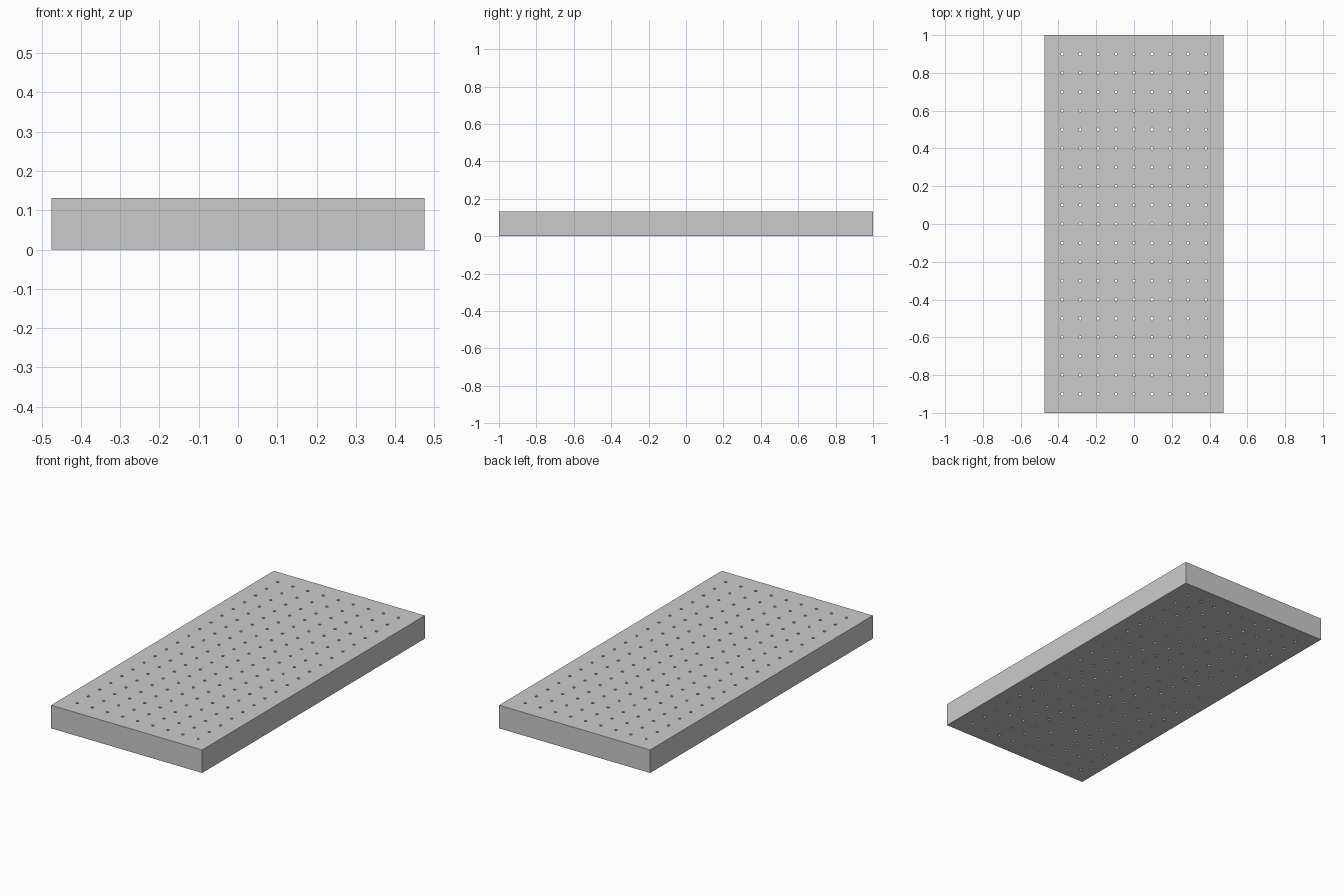
import bpy, bmesh
from math import cos, sin, tau

if "Cube" in bpy.data.objects:
    bpy.data.objects.remove(bpy.data.objects["Cube"])

WIDTH, LENGTH, HEIGHT = 0.95, 2.0, 0.131
COLS, ROWS = 9, 19
STEP_X, STEP_Y = 0.095, 0.1
HOLE_R, HOLE_SIDES = 0.0075, 12

# Flat outline curve: outer rectangle plus a grid of round holes
curve = bpy.data.curves.new("perforated_slab", 'CURVE')
curve.dimensions = '2D'
curve.fill_mode = 'BOTH'
curve.extrude = HEIGHT / 2


def add_loop(points):
    spline = curve.splines.new('POLY')
    spline.points.add(len(points) - 1)
    for p, (x, y) in zip(spline.points, points):
        p.co = (x, y, 0, 1)
    spline.use_cyclic_u = True


w, l = WIDTH / 2, LENGTH / 2
add_loop([(-w, -l), (w, -l), (w, l), (-w, l)])

for i in range(COLS):
    for j in range(ROWS):
        cx = (i - (COLS - 1) / 2) * STEP_X
        cy = (j - (ROWS - 1) / 2) * STEP_Y
        add_loop([(cx + HOLE_R * cos(tau * k / HOLE_SIDES),
                   cy + HOLE_R * sin(tau * k / HOLE_SIDES))
                  for k in range(HOLE_SIDES)])

# Convert to a solid mesh standing on the ground plane
slab = bpy.data.objects.new("perforated_slab", curve)
bpy.context.collection.objects.link(slab)
bpy.context.view_layer.objects.active = slab
slab.select_set(True)
bpy.ops.object.convert(target='MESH')
slab = bpy.context.object
slab.name = "perforated_slab"

# Weld caps to walls and make the normals consistent
bm = bmesh.new()
bm.from_mesh(slab.data)
bmesh.ops.remove_doubles(bm, verts=bm.verts, dist=1e-5)
bmesh.ops.translate(bm, verts=bm.verts, vec=(0, 0, HEIGHT / 2))
bmesh.ops.recalc_face_normals(bm, faces=bm.faces)
for f in bm.faces:
    f.smooth = False
bm.to_mesh(slab.data)
bm.free()
